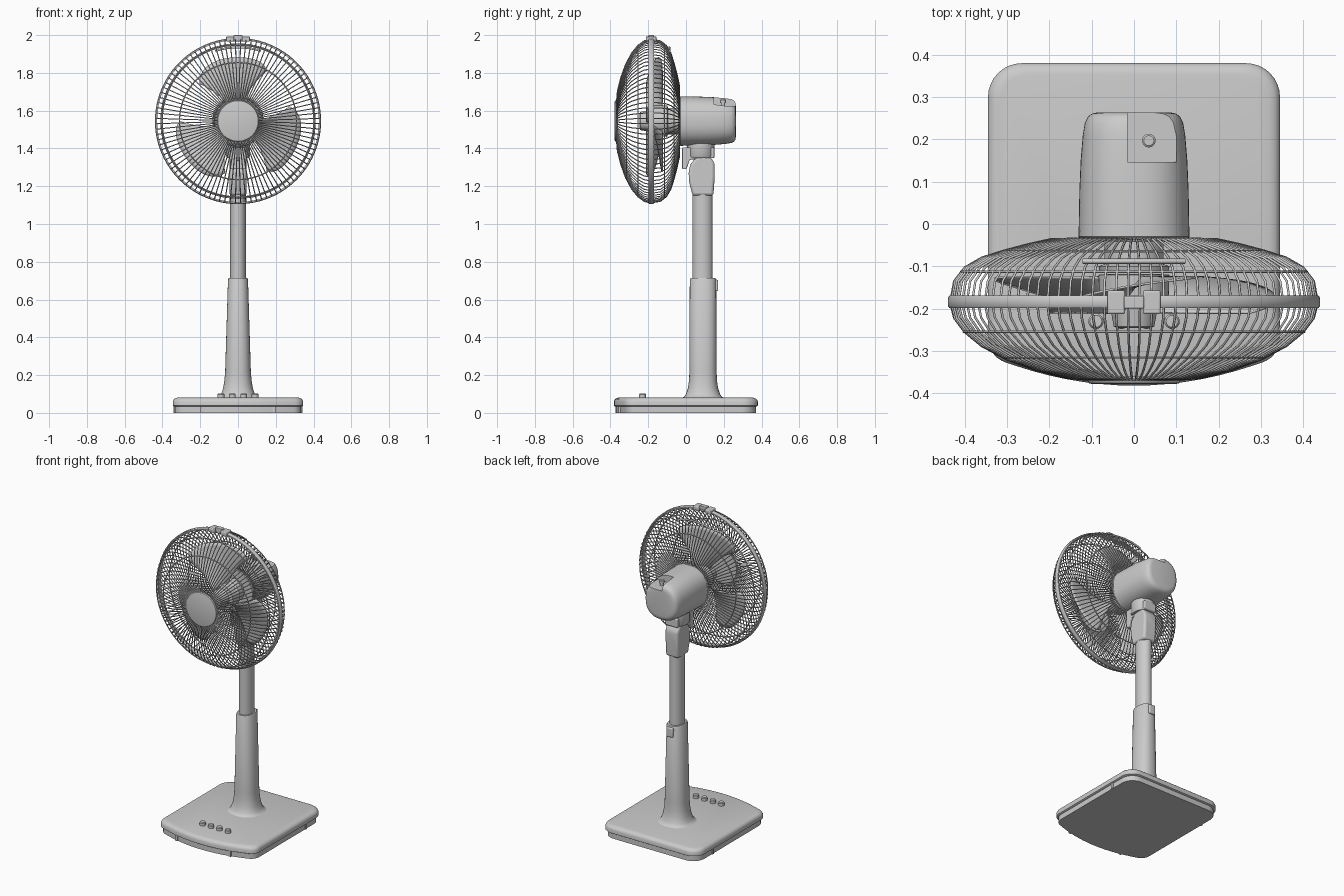
import bpy, bmesh
from math import sin, cos, pi, radians, copysign
from mathutils import Vector

if "Cube" in bpy.data.objects:
    bpy.data.objects.remove(bpy.data.objects["Cube"])

CZ, N = 1.545, 48          # fan axis height, default side count


def mesh_obj(name, verts, faces, smooth=35):
    me = bpy.data.meshes.new(name)
    me.from_pydata(verts, [], faces)
    bm = bmesh.new()
    bm.from_mesh(me)
    bmesh.ops.recalc_face_normals(bm, faces=bm.faces)
    bm.to_mesh(me)
    bm.free()
    ob = bpy.data.objects.new(name, me)
    bpy.context.collection.objects.link(ob)
    select(ob)
    if smooth:
        bpy.ops.object.shade_smooth_by_angle(angle=radians(smooth))
    return ob


def select(ob):
    bpy.ops.object.select_all(action='DESELECT')
    ob.select_set(True)
    bpy.context.view_layer.objects.active = ob


def loft(name, rings, closed=False, smooth=35):
    """Skin equal-length rings of points; cap the ends unless closed."""
    n, m = len(rings[0]), len(rings)
    verts = [p for r in rings for p in r]
    faces = [(i * n + j, i * n + (j + 1) % n,
              (i + 1) % m * n + (j + 1) % n, (i + 1) % m * n + j)
             for i in range(m if closed else m - 1) for j in range(n)]
    if not closed:
        faces += [tuple(range(n)), tuple(range((m - 1) * n, m * n))]
    return mesh_obj(name, verts, faces, smooth)


def oval(a, b, e=2, n=N):
    pts = [(cos(2 * pi * i / n), sin(2 * pi * i / n)) for i in range(n)]
    return [(a * copysign(abs(c) ** (2 / e), c), b * copysign(abs(s) ** (2 / e), s)) for c, s in pts]


def column(name, cx, cy, secs, e=2, n=N):
    """Upright part: sections are (z, half x, half y)."""
    return loft(name, [[(cx + x, cy + y, z) for x, y in oval(a, b, e, n)] for z, a, b in secs])


def barrel(name, secs, e=2):
    """Part along the fan axis: sections are (y, radius)."""
    return loft(name, [[(x, y, CZ + z) for x, z in oval(r, r, e)] for y, r in secs])


def hoop(name, profile, n=96):
    """Closed (radius, y) profile revolved around the fan axis."""
    return loft(name, [[(r * cos(2 * pi * i / n), y, CZ + r * sin(2 * pi * i / n))
                        for r, y in profile] for i in range(n)], True)


def wire_hoop(name, r, y, t=.0035):
    return hoop(name, [(r + t * cos(k * pi / 3), y + t * sin(k * pi / 3)) for k in range(6)])


def bevel(ob, w, seg=3):
    select(ob)
    m = ob.modifiers.new("bevel", 'BEVEL')
    m.width, m.segments = w, seg
    bpy.ops.object.modifier_apply(modifier=m.name)
    bpy.ops.object.shade_smooth_by_angle(angle=radians(35))
    return ob


def plate(name, yz, hx, w=.008):
    return bevel(loft(name, [[(s * hx, y, z) for y, z in yz] for s in (-1, 1)]), w)


def box(name, x0, x1, y0, y1, z0, z1, w=0):
    ob = loft(name, [[(x0, y0, z), (x1, y0, z), (x1, y1, z), (x0, y1, z)] for z in (z0, z1)])
    return bevel(ob, w) if w else ob


def wires(name, paths, t):
    cu = bpy.data.curves.new(name, 'CURVE')
    cu.dimensions = '3D'
    cu.bevel_depth, cu.bevel_resolution = t, 1
    for path in paths:
        s = cu.splines.new('POLY')
        s.points.add(len(path) - 1)
        for p, co in zip(s.points, path):
            p.co = (*co, 1)
    ob = bpy.data.objects.new(name, cu)
    bpy.context.collection.objects.link(ob)
    select(ob)
    bpy.ops.object.convert(target='MESH')


# Base: rounded back corners and a bowed front edge
def arc(cx, cy, r, a0, a1, n=8):
    return [(cx + r * cos(radians(a0 + (a1 - a0) * i / n)),
             cy + r * sin(radians(a0 + (a1 - a0) * i / n))) for i in range(n + 1)]


half = arc(.285, -.27, .06, -70, 0) + arc(.265, .30, .08, 0, 90)
front = [(x, -.382 + .6 * x * x) for x in [-.28 + .04 * i for i in range(15)]]
outline = front + half + [(-x, y) for x, y in reversed(half)]


def base_layers(name, secs):
    return loft(name, [[(x * (1 - d / .345), y * (1 - d / .38), z) for x, y in outline] for d, z in secs])


base_layers("base_skirt", [(.01, 0), (.01, .04)])
base_layers("base_cover", [(.008, .033), (0, .038), (0, .06), (.004, .07), (.012, .077), (.025, .081)])
for s in (-1, 1):
    box("base_tab", s * .19 - .008, s * .19 + .008, -.357, -.34, 0, .035)
    box("base_tab", s * .337 - .004, s * .337 + .004, .2, .215, 0, .035)
for i in range(4):
    column("button", -.09 + .06 * i, -.23, [(.075, .018, .018), (.098, .018, .018), (.103, .014, .014)], n=24)

# Stand
column("lower_column", 0, .09, [(.078, .115, .115), (.085, .1, .1), (.1, .089, .09), (.13, .079, .08),
                                (.17, .072, .074), (.22, .068, .072), (.705, .053, .07), (.713, .049, .066)], 2.3)
column("upper_pole", 0, .088, [(.7, .042, .053), (1.16, .042, .053)])
box("height_catch", -.022, .022, .14, .17, .645, .705, .006)
plate("neck", [(.035, 1.15), (.145, 1.15), (.152, 1.25), (.152, 1.32), (.13, 1.355), (.09, 1.365),
               (.05, 1.35), (.022, 1.315), (.014, 1.27), (.017, 1.22)], .045, .014)
plate("tilt_bracket", [(-.02, 1.29), (.002, 1.29), (.02, 1.34), (.15, 1.35), (.15, 1.405), (-.02, 1.405)], .042, .005)
column("swivel_collar", 0, .078, [(1.35, .058, .066), (1.36, .064, .072), (1.425, .064, .072)])

# Motor housing with a recess for the oscillation knob
motor = barrel("motor_housing", [(-.036, .125), (-.03, .131), (.08, .129), (.15, .126), (.21, .121), (.24, .116),
                                 (.254, .109), (.261, .099), (.264, .085)], 2.4)
cutter = box("recess_cutter", -.015, .1, .147, .3, 1.625, 1.8)
cutter.hide_render = True
select(motor)
m = motor.modifiers.new("recess", 'BOOLEAN')
m.operation, m.object, m.solver = 'DIFFERENCE', cutter, 'EXACT'
bpy.ops.object.modifier_apply(modifier=m.name)
bpy.data.objects.remove(cutter)
select(motor)
bpy.ops.object.shade_smooth_by_angle(angle=radians(35))
column("oscillation_knob", .035, .197, [(1.61, .01, .01), (1.64, .01, .01), (1.641, .016, .016),
                                        (1.657, .016, .016), (1.66, .012, .012)], n=24)
barrel("shaft_cover", [(-.115, .08), (-.1, .084), (-.095, .07), (-.03, .07)])

# Hub and three pitched blades
barrel("blade_hub", [(-.246, .04), (-.242, .048), (-.175, .06), (-.17, .082), (-.12, .084), (-.118, .05)])
U, V = 20, 12
for k in range(3):
    verts = []
    for i in range(U + 1):
        u = i / U
        rim = .338 * (1 - .16 * max(0, 2 * u - 1) ** 4 - .1 * max(0, 1 - 2 * u) ** 8)
        for j in range(V + 1):
            t = j / V
            r = .055 + (rim - .055) * t
            a = radians((78 - 18 * t) * (1 - u) + (118 + 18 * t) * u + 120 * k)
            y = -.125 - .085 * u + .014 * sin(pi * u) * t
            verts.append((r * cos(a), y, CZ + r * sin(a)))
    W = V + 1
    blade = mesh_obj("fan_blade", verts, [(i * W + j, i * W + j + 1, (i + 1) * W + j + 1, (i + 1) * W + j)
                                          for i in range(U) for j in range(V)], 60)
    m = blade.modifiers.new("thickness", 'SOLIDIFY')
    m.thickness, m.offset = .005, 0
    bpy.ops.object.modifier_apply(modifier=m.name)

# Guard cage: front and rear spokes, hoops, rim band and badge disc
front_cage = [(.1, -.368), (.16, -.363), (.23, -.345), (.3, -.32), (.36, -.288), (.4, -.255), (.425, -.222), (.433, -.19)]
rear_cage = [(.125, -.035), (.195, -.036), (.25, -.048), (.31, -.064), (.36, -.08), (.4, -.103), (.425, -.135), (.433, -.18)]
SPOKES = 96
for name, prof in (("front_spokes", front_cage), ("rear_spokes", rear_cage)):
    angles = [2 * pi * (i + .5) / SPOKES for i in range(SPOKES)]
    wires(name, [[(r * cos(a), y, CZ + r * sin(a)) for r, y in prof] for a in angles], .003)
wire_hoop("front_guard_hoop", .402, -.255)
wire_hoop("front_inner_hoop", .31, -.315)
wire_hoop("rear_guard_hoop", .408, -.113)
wire_hoop("rear_inner_hoop", .31, -.064)
wire_hoop("rear_mount_hoop", .13, -.037, .006)
hoop("rim_band", [(.428, -.199), (.436, -.199), (.44, -.193), (.44, -.175), (.436, -.169), (.428, -.169)])
barrel("front_disc", [(-.36, .108), (-.37, .11), (-.376, .107), (-.378, .1)])

# Clip joining the guard halves at the top
for s in (-1, 1):
    box("guard_clip_side", s * .042 - .021, s * .042 + .021, -.213, -.157, 1.966, 1.992, .005)
box("guard_clip_centre", -.024, .024, -.2, -.17, 1.966, 2.0, .004)
wires("rear_top_handle", [[(.39 * sin(radians(a)), -.088, CZ + .39 * cos(radians(a)))
                           for a in range(-18, 19, 3)]], .006)
